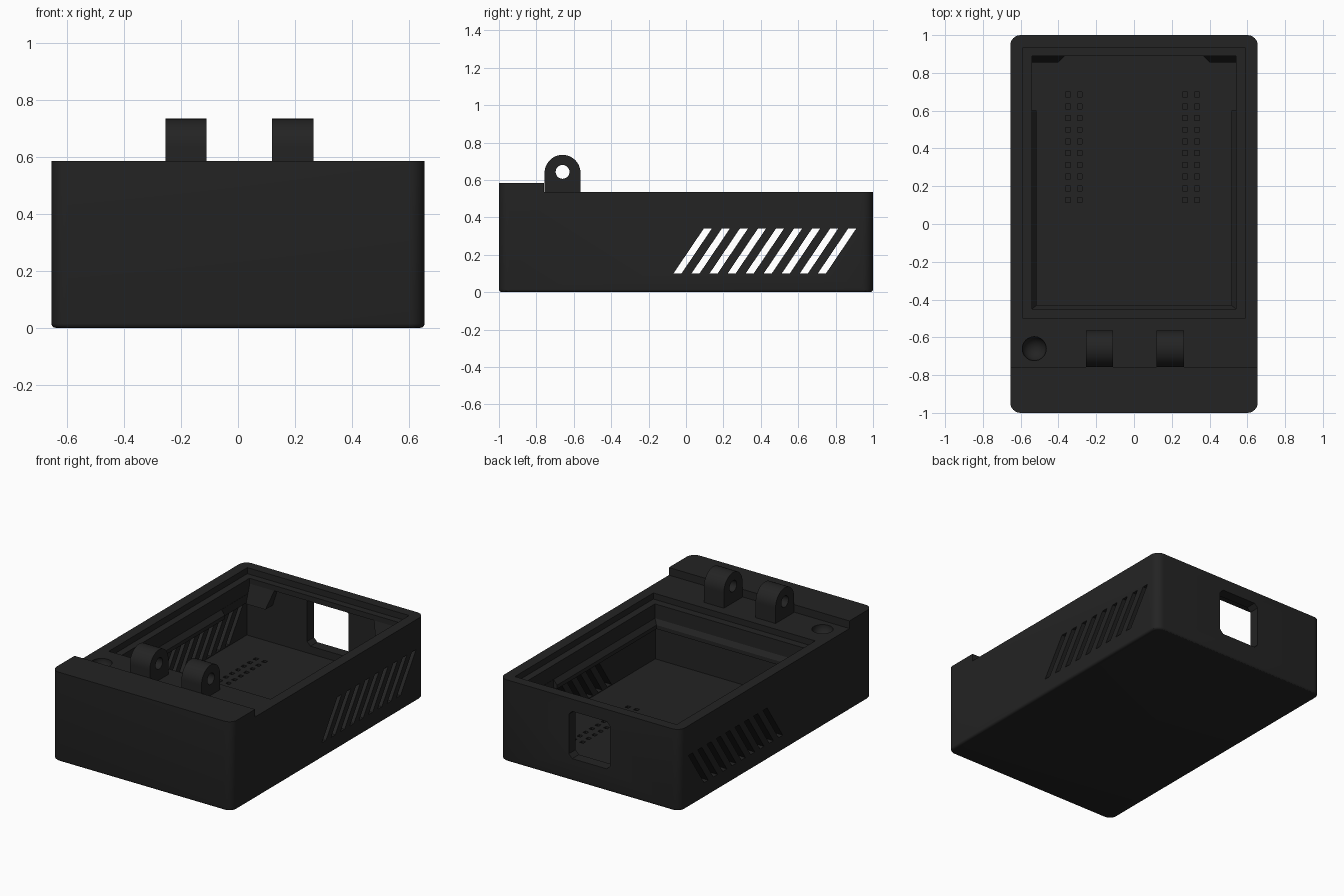
import bpy, bmesh, math
from mathutils import Matrix

if "Cube" in bpy.data.objects:
    bpy.data.objects.remove(bpy.data.objects["Cube"])

black = bpy.data.materials.new("matte_black")
black.diffuse_color = (0.017, 0.017, 0.017, 1)
black.use_nodes = True
black.node_tree.nodes["Principled BSDF"].inputs["Base Color"].default_value = black.diffuse_color


def make(name, bm):
    bmesh.ops.recalc_face_normals(bm, faces=bm.faces)
    me = bpy.data.meshes.new(name)
    bm.to_mesh(me)
    bm.free()
    me.materials.append(black)
    ob = bpy.data.objects.new(name, me)
    bpy.context.collection.objects.link(ob)
    return ob


def loft(bm, bottom, top):
    """Closed solid between two rings with the same number of points."""
    a = [bm.verts.new(p) for p in bottom]
    b = [bm.verts.new(p) for p in top]
    n = len(a)
    bm.faces.new(a[::-1])
    bm.faces.new(b)
    for i in range(n):
        j = (i + 1) % n
        bm.faces.new((a[i], a[j], b[j], b[i]))


def rect(r, z):
    x0, x1, y0, y1 = r
    return [(x0, y0, z), (x1, y0, z), (x1, y1, z), (x0, y1, z)]


def block(bm, r, z0, z1, r_top=None):
    loft(bm, rect(r, z0), rect(r_top or r, z1))


def extrude_x(bm, profile, x0, x1):
    loft(bm, [(x0, y, z) for y, z in profile], [(x1, y, z) for y, z in profile])


def circle(cy, cz, r, n, a0=0.0, a1=2 * math.pi, closed=True):
    steps = n if closed else n - 1
    return [(cy + r * math.cos(a0 + (a1 - a0) * i / steps),
             cz + r * math.sin(a0 + (a1 - a0) * i / steps)) for i in range(n)]


def cut(ob, bm):
    """Subtract a bmesh from an object and bake the result."""
    tool = make("cutter", bm)
    mod = ob.modifiers.new("cut", 'BOOLEAN')
    mod.operation, mod.solver, mod.object = 'DIFFERENCE', 'EXACT', tool
    dg = bpy.context.evaluated_depsgraph_get()
    me = bpy.data.meshes.new_from_object(ob.evaluated_get(dg))
    ob.modifiers.clear()
    ob.data = me
    bpy.data.objects.remove(tool)


def cut_block(ob, *args):
    bm = bmesh.new()
    block(bm, *args)
    cut(ob, bm)


def smooth(ob):
    bpy.ops.object.select_all(action='DESELECT')
    ob.select_set(True)
    bpy.context.view_layer.objects.active = ob
    bpy.ops.object.shade_smooth_by_angle(angle=math.radians(30))


# Outer shell with rounded upright corners and a softened base
bm = bmesh.new()
block(bm, (-.655, .655, -1, 1), 0, .585)
upright = [e for e in bm.edges if abs(e.verts[0].co.z - e.verts[1].co.z) > .1]
bmesh.ops.bevel(bm, geom=upright, offset=.055, segments=8, profile=.5, affect='EDGES')
base = [e for e in bm.edges if all(v.co.z < .001 for v in e.verts)]
bmesh.ops.bevel(bm, geom=base, offset=.015, segments=3, profile=.5, affect='EDGES')
case = make("case_body", bm)

# Lower deck behind the raised front ridge
cut_block(case, (-1, 1, -.758, 1.5), .535, .8)
# Lid recess, throat, sloped ledge and wide lower cavity
cut_block(case, (-.587, .587, -.5, .935), .495, .7)
cut_block(case, (-.54, .54, -.45, .89), .40, .55)
cut_block(case, (-.515, .515, -.43, .888), .37, .401, (-.541, .541, -.451, .888))
cut_block(case, (-.515, .515, -.43, .886), .30, .38)
cut_block(case, (-.587, .587, -.52, .93), .095, .345)
cut_block(case, (-.54, .54, .6, .93), .2, .46)

# Rear window with clipped corners
c = .025
x, z0, z1 = .15, .145, .455
port = [(-x + c, z0), (x - c, z0), (x, z0 + c), (x, z1 - c),
        (x - c, z1), (-x + c, z1), (-x, z1 - c), (-x, z0 + c)]
bm = bmesh.new()
loft(bm, [(u, .91, v) for u, v in port], [(u, 1.1, v) for u, v in port])
cut(case, bm)

# Slanted side vents
bm = bmesh.new()
for i in range(9):
    y = -.067 + i * .0965
    extrude_x(bm, [(y, .1), (y + .043, .1), (y + .205, .34), (y + .162, .34)], -.8, .8)
cut(case, bm)

# Pin sockets in the floor
bm = bmesh.new()
for cx in (-.35, -.287, .27, .333):
    for i in range(10):
        cy = .127 + i * .062
        block(bm, (cx - .013, cx + .013, cy - .013, cy + .013), .06, .12)
cut(case, bm)

# Round dimple on the front deck
bm = bmesh.new()
bmesh.ops.create_uvsphere(bm, u_segments=32, v_segments=16, radius=.064,
                          matrix=Matrix.Translation((-.528, -.66, .53)))
cut(case, bm)
smooth(case)

# Two hinge knuckles with a pin hole
for side, x0 in (("left", -.255), ("right", .12)):
    bm = bmesh.new()
    arch = circle(-.66, .638, .096, 25, 0, math.pi, closed=False)
    extrude_x(bm, arch + [(-.756, .525), (-.564, .525)], x0, x0 + .145)
    knuckle = make("hinge_knuckle_" + side, bm)
    bm = bmesh.new()
    extrude_x(bm, circle(-.66, .643, .037, 24), x0 - .1, x0 + .25)
    cut(knuckle, bm)
    smooth(knuckle)

# Tapered supports in the rear corners
for side, s in (("left", -1), ("right", 1)):
    bm = bmesh.new()
    low = sorted((s * .40, s * .59))
    high = sorted((s * .36, s * .59))
    block(bm, (*low, .855, .94), .34, .465, (*high, .895, .94))
    make("corner_support_" + side, bm)
